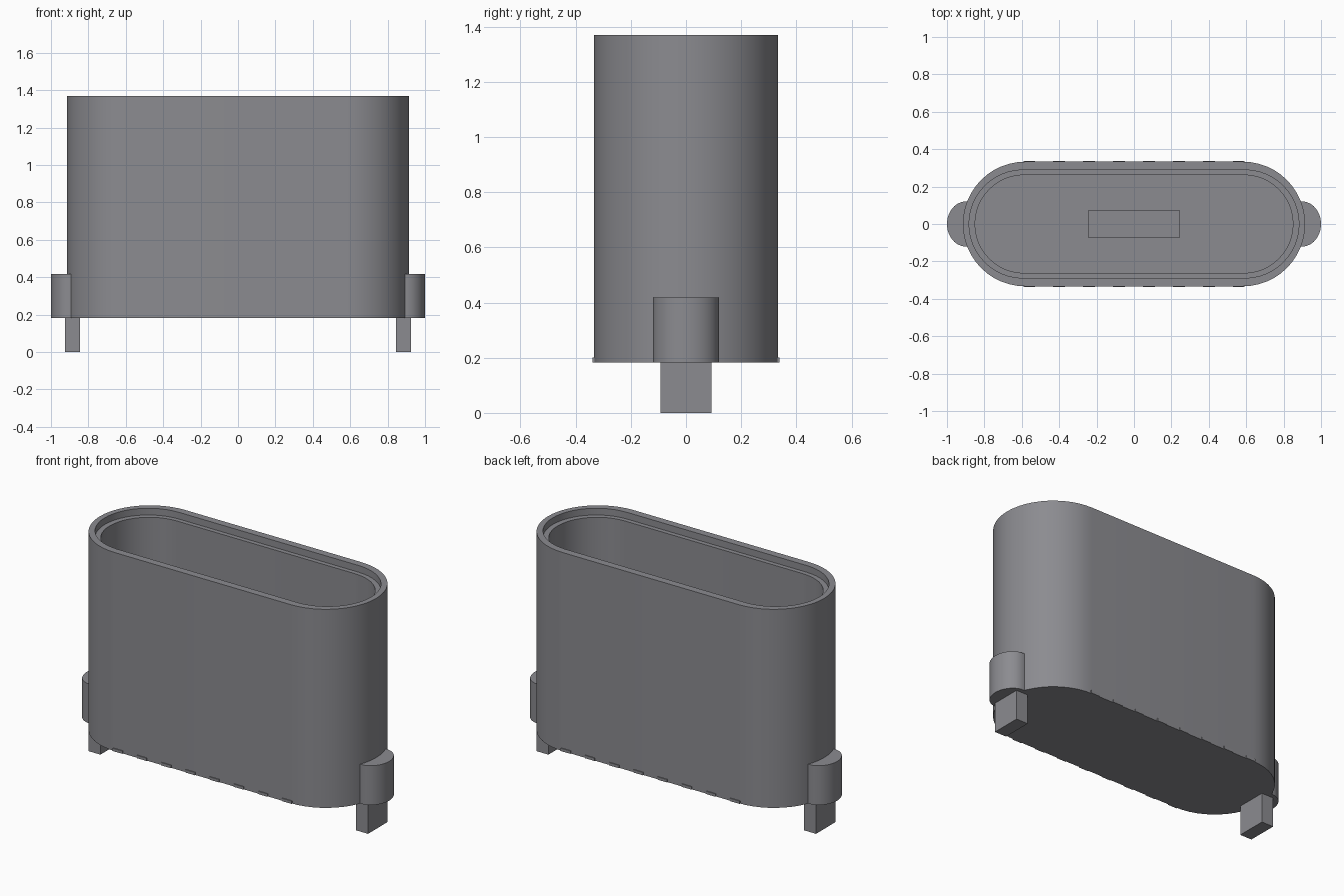
import bpy, bmesh, math

cube = bpy.data.objects.get("Cube")
if cube:
    bpy.data.objects.remove(cube, do_unlink=True)

grey = bpy.data.materials.new("cool grey")
grey.use_nodes = True
COLOUR = (0.26, 0.26, 0.28, 1)
grey.diffuse_color = COLOUR
grey.node_tree.nodes["Principled BSDF"].inputs["Base Color"].default_value = COLOUR

BASE, TOP, FLOOR = 0.183, 1.37, 0.25


def finish(bm, name):
    bmesh.ops.recalc_face_normals(bm, faces=bm.faces)
    mesh = bpy.data.meshes.new(name)
    bm.to_mesh(mesh)
    bm.free()
    mesh.materials.append(grey)
    obj = bpy.data.objects.new(name, mesh)
    bpy.context.collection.objects.link(obj)
    bpy.ops.object.select_all(action="DESELECT")
    obj.select_set(True)
    bpy.context.view_layer.objects.active = obj
    bpy.ops.object.shade_smooth_by_angle(angle=math.radians(30))
    return obj


def stadium(half_length, radius, steps=24):
    """Outline of a slot with two round ends."""
    points = []
    for side in (1, -1):
        for i in range(steps + 1):
            a = math.pi * (i / steps - 0.5)
            points.append((side * (half_length - radius + radius * math.cos(a)),
                           side * radius * math.sin(a)))
    return points


def loft(name, sections):
    """Join stacked outlines, given as (points, z), and cap both ends."""
    bm = bmesh.new()
    rings = [[bm.verts.new((x, y, z)) for x, y in pts] for pts, z in sections]
    for low, high in zip(rings, rings[1:]):
        for i in range(len(low)):
            j = (i + 1) % len(low)
            bm.faces.new((low[i], low[j], high[j], high[i]))
    bm.faces.new(rings[0])
    bm.faces.new(rings[-1])
    return finish(bm, name)


def box(name, x0, x1, y0, y1, z0, z1):
    outline = [(x0, y0), (x1, y0), (x1, y1), (x0, y1)]
    return loft(name, [(outline, z0), (outline, z1)])


# Hollow shell with a stepped rim
outer = stadium(0.915, 0.333)
lip = stadium(0.882, 0.289)
cavity = stadium(0.85, 0.262)
loft("shell", [(outer, BASE), (outer, TOP), (lip, TOP), (lip, TOP - 0.04),
               (cavity, TOP - 0.04), (cavity, FLOOR)])

# Low pad on the inside floor
box("floor_pad", -0.245, 0.245, -0.072, 0.072, FLOOR - 0.01, FLOOR + 0.03)

# Rounded end clips and square legs
for side, label in ((1, "left"), (-1, "right")):
    arc = [(side * (0.9 + 0.1 * math.cos(a)), 0.12 * math.sin(a))
           for a in (math.pi * (i / 24 - 0.5) for i in range(25))]
    arc += [(side * 0.88, 0.12), (side * 0.88, -0.12)]
    loft(label + "_clip", [(arc, BASE), (arc, 0.418)])
    xs = sorted((side * 0.845, side * 0.925))
    box(label + "_leg", xs[0], xs[1], -0.093, 0.093, 0, BASE + 0.01)

# Small tabs along the bottom edge, front and back
for side, label in ((-1, "front"), (1, "back")):
    ys = sorted((side * 0.32, side * 0.338))
    for i in range(8):
        x = 0.16 * (i - 3.5)
        box(f"{label}_tab_{i + 1}", x - 0.032, x + 0.032, ys[0], ys[1], BASE, 0.2)
